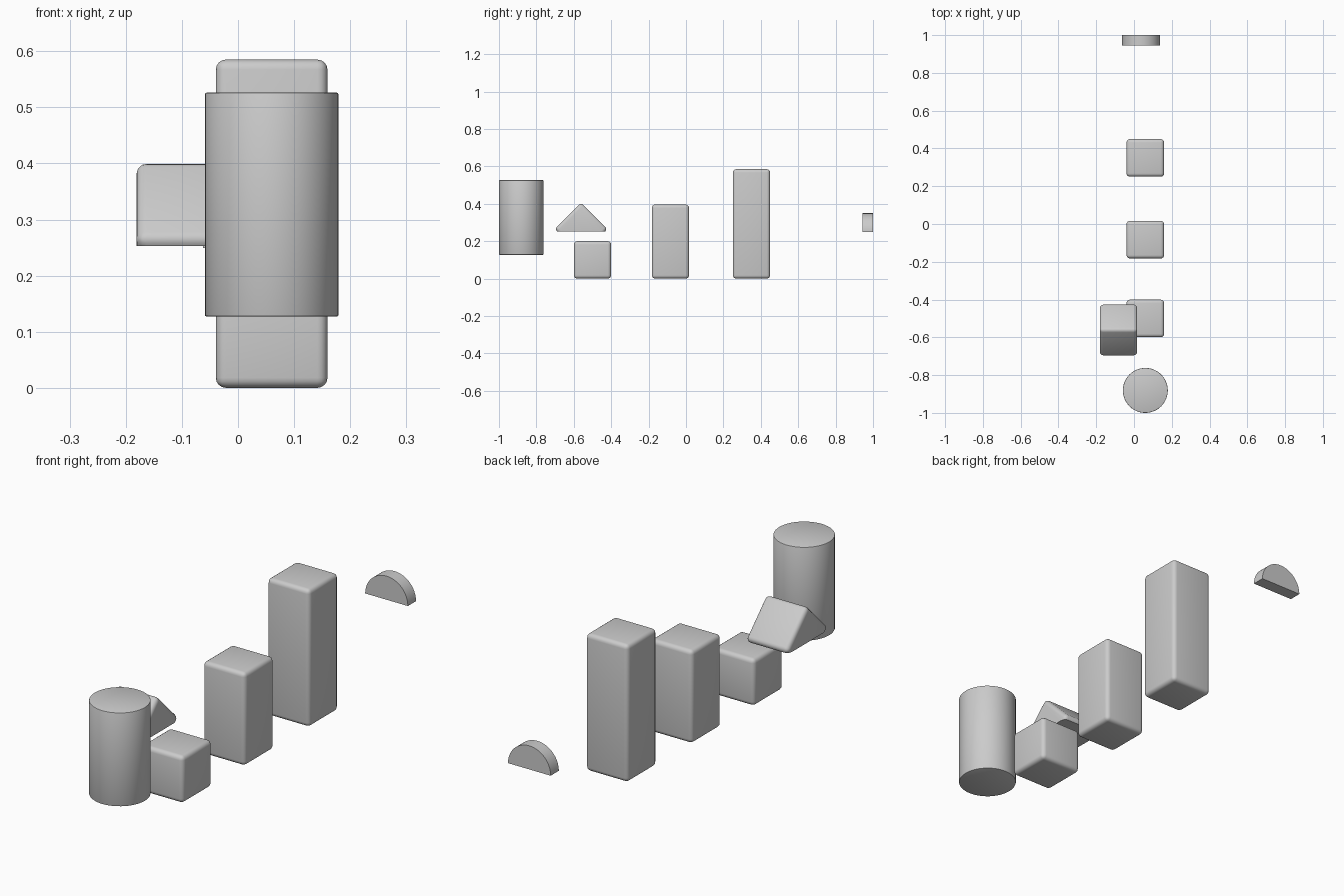
import bpy, bmesh, math
from mathutils import Matrix

if "Cube" in bpy.data.objects:
    bpy.data.objects.remove(bpy.data.objects["Cube"])

BEVEL = 0.018


def finish(name, bm, loc, angle=35):
    bmesh.ops.recalc_face_normals(bm, faces=bm.faces[:])
    me = bpy.data.meshes.new(name)
    bm.to_mesh(me)
    bm.free()
    ob = bpy.data.objects.new(name, me)
    bpy.context.collection.objects.link(ob)
    ob.location = loc
    bpy.ops.object.select_all(action='DESELECT')
    ob.select_set(True)
    bpy.context.view_layer.objects.active = ob
    bpy.ops.object.shade_smooth_by_angle(angle=math.radians(angle))
    return ob


def rounded_box(sx, sy, sz):
    bm = bmesh.new()
    bmesh.ops.create_cube(bm, size=1, matrix=Matrix.Diagonal((sx, sy, sz, 1)))
    bmesh.ops.bevel(bm, geom=bm.edges[:], offset=BEVEL, segments=4,
                    profile=0.5, affect='EDGES')
    return bm


# Three square blocks of rising height
for name, y, h in (("small_block", -0.50, 0.20),
                   ("medium_block", -0.083, 0.396),
                   ("tall_block", 0.35, 0.585)):
    finish(name, rounded_box(0.199, 0.199, h), (0.06, y, h / 2))

# Roof wedge: rounded cube turned on its edge, lower half cut away
bm = rounded_box(0.198, 0.2, 0.2)
bmesh.ops.rotate(bm, verts=bm.verts[:], matrix=Matrix.Rotation(math.radians(45), 3, 'X'))
cut = bmesh.ops.bisect_plane(bm, geom=bm.verts[:] + bm.edges[:] + bm.faces[:],
                             plane_co=(0, 0, -0.0126), plane_no=(0, 0, 1),
                             clear_inner=True)
rim = [e for e in bm.edges if e.is_boundary]
bmesh.ops.holes_fill(bm, edges=rim, sides=0)
finish("roof_wedge", bm, (-0.082, -0.561, 0.265))

# Upright cylinder with a slight edge bevel
bm = bmesh.new()
bmesh.ops.create_cone(bm, cap_ends=True, segments=48, radius1=0.119,
                      radius2=0.119, depth=0.399)
rims = [e for e in bm.edges if abs(e.verts[0].co.z - e.verts[1].co.z) < 1e-4]
bmesh.ops.bevel(bm, geom=rims, offset=0.003, segments=2, profile=0.5, affect='EDGES')
finish("cylinder", bm, (0.06, -0.881, 0.3265))

# Half disc standing on its flat side
bm = bmesh.new()
R, T, N = 0.1005, 0.055, 32
arc = [bm.verts.new((R * math.cos(math.pi * i / N), 0, R * math.sin(math.pi * i / N)))
       for i in range(N + 1)]
face = bm.faces.new(arc)
out = bmesh.ops.extrude_face_region(bm, geom=[face])
bmesh.ops.translate(bm, vec=(0, T, 0),
                    verts=[v for v in out["geom"] if isinstance(v, bmesh.types.BMVert)])
finish("half_disc", bm, (0.038, 1 - T, 0.249))
